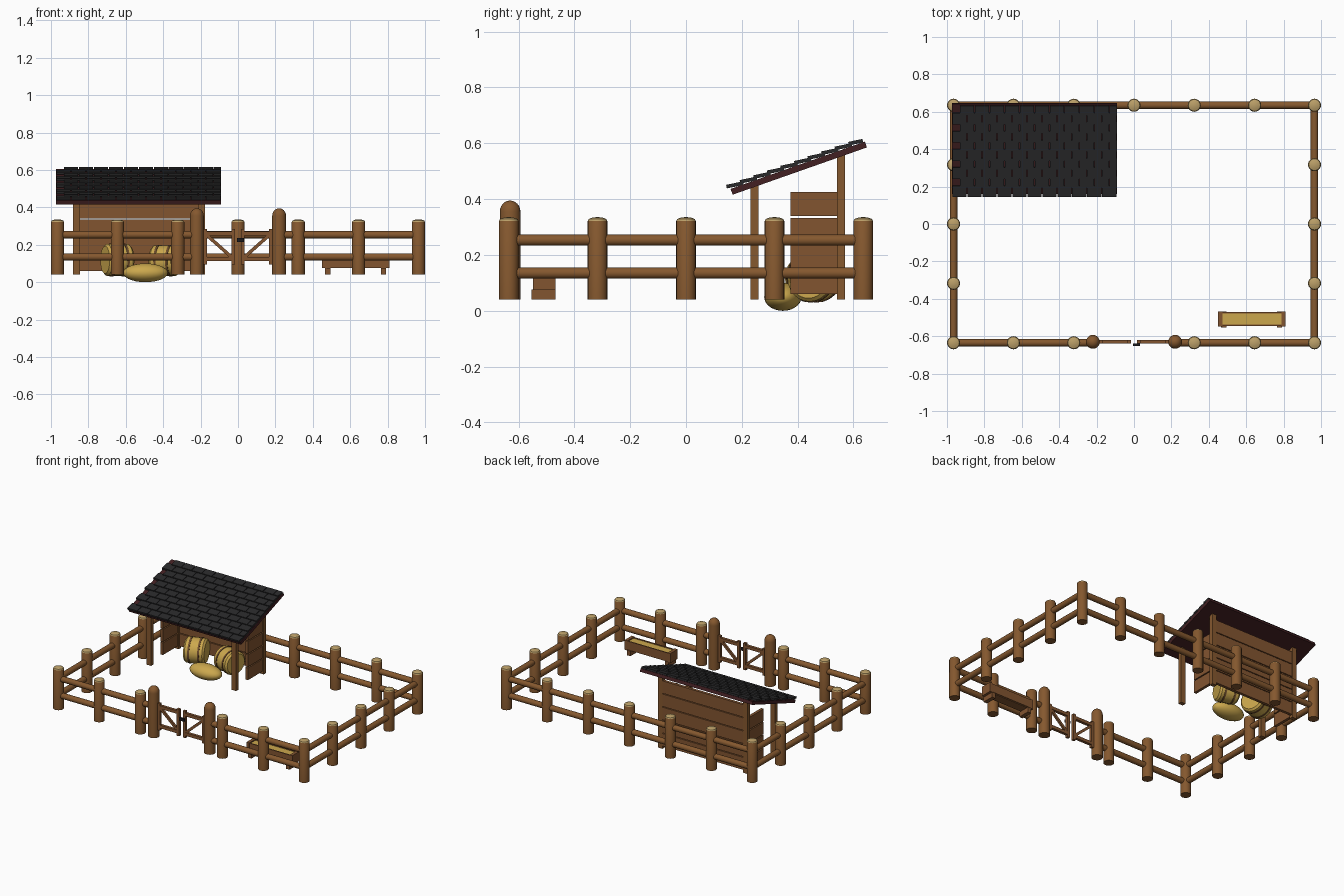
import bpy, bmesh, math
from mathutils import Vector, Matrix

if "Cube" in bpy.data.objects:
    bpy.data.objects.remove(bpy.data.objects["Cube"])


def mat(name, r, g, b):
    m = bpy.data.materials.new(name)
    m.diffuse_color = (r, g, b, 1)
    m.use_nodes = True
    m.node_tree.nodes["Principled BSDF"].inputs["Base Color"].default_value = m.diffuse_color
    return m


LOG = mat("log brown", 0.235, 0.098, 0.028)
PLANK = mat("plank brown", 0.225, 0.09, 0.03)
CUT = mat("cut wood", 0.50, 0.35, 0.14)
HAY = mat("hay gold", 0.60, 0.39, 0.075)
BAND = mat("band brown", 0.16, 0.075, 0.025)
SHINGLE = mat("slate grey", 0.022, 0.022, 0.023)
BOARD = mat("dark red board", 0.055, 0.014, 0.016)
IRON = mat("black iron", 0.01, 0.01, 0.012)


def finish(name, bm, mats, smooth=False):
    bmesh.ops.recalc_face_normals(bm, faces=bm.faces)
    me = bpy.data.meshes.new(name)
    bm.to_mesh(me)
    bm.free()
    for m in mats:
        me.materials.append(m)
    ob = bpy.data.objects.new(name, me)
    bpy.context.collection.objects.link(ob)
    if smooth:
        bpy.context.view_layer.objects.active = ob
        ob.select_set(True)
        bpy.ops.object.shade_smooth_by_angle(angle=math.radians(35))
        ob.select_set(False)
    return ob


def add_box(bm, x0, x1, y0, y1, z0, z1):
    M = Matrix.Translation(((x0 + x1) / 2, (y0 + y1) / 2, (z0 + z1) / 2))
    bmesh.ops.create_cube(bm, size=1, matrix=M @ Matrix.Diagonal((x1 - x0, y1 - y0, z1 - z0, 1)))


def boxes(name, m, *dims):
    bm = bmesh.new()
    for d in dims:
        add_box(bm, *d)
    return finish(name, bm, [m])


def lathe(name, profile, mats, rule=None, seg=20, matrix=Matrix()):
    """Revolve (radius, height) points about z, then place with matrix."""
    bm = bmesh.new()
    vs = [bm.verts.new((r, 0, z)) for r, z in profile]
    es = [bm.edges.new(p) for p in zip(vs, vs[1:])]
    bmesh.ops.spin(bm, geom=vs + es, cent=(0, 0, 0), axis=(0, 0, 1), angle=2 * math.pi, steps=seg)
    bmesh.ops.remove_doubles(bm, verts=bm.verts, dist=1e-5)
    if rule:
        for f in bm.faces:
            f.material_index = rule(f.calc_center_median())
    bm.transform(matrix)
    return finish(name, bm, mats, True)


def rod(name, a, b, r, m):
    a, b = Vector(a), Vector(b)
    d = b - a
    M = Matrix.Translation(a) @ d.to_track_quat('Z', 'Y').to_matrix().to_4x4()
    return lathe(name, [(0, 0), (r, 0), (r, d.length), (0, d.length)], [m], seg=14, matrix=M)


# fence posts with pale cut tops
X, Y = 0.965, 0.635
xs = [-X, -0.645, -0.322, 0, 0.322, 0.645, X]
spots = [(x, Y) for x in xs] + [(x, -Y) for x in xs if x != 0]
spots += [(s * X, y) for s in (-1, 1) for y in (-0.317, 0, 0.317)]
for x, y in spots:
    lathe("fence_post", [(0, 0.04), (0.035, 0.04), (0.035, 0.322), (0.031, 0.329), (0.018, 0.334), (0, 0.336)],
          [LOG, CUT], lambda c: int(c.z > 0.323), matrix=Matrix.Translation((x, y, 0)))

# fence rails
for z in (0.135, 0.253):
    rod("back_rail", (-X, Y, z), (X, Y, z), 0.02, LOG)
    for s in (-1, 1):
        rod("side_rail", (s * X, -Y, z), (s * X, Y, z), 0.02, LOG)
        rod("front_rail", (s * X, -Y, z), (s * 0.22, -Y, z), 0.02, LOG)

# gate posts and gate leaves
for s in (-1, 1):
    dome = [(0.037 * math.cos(t * math.pi / 12), 0.355 + 0.04 * math.sin(t * math.pi / 12)) for t in range(6)]
    lathe("gate_post", [(0, 0.04), (0.037, 0.04)] + dome + [(0, 0.395)], [LOG],
          matrix=Matrix.Translation((s * 0.22, -0.63, 0)))
    bm = bmesh.new()
    for x0, x1, z0, z1 in ((0.015, 0.035, 0.095, 0.285), (0.165, 0.188, 0.095, 0.285),
                           (0.03, 0.17, 0.25, 0.272), (0.03, 0.17, 0.112, 0.134)):
        add_box(bm, *sorted((s * x0, s * x1)), -0.64, -0.62, z0, z1)
    brace = Vector((s * 0.135, 0, 0.12))
    M = Matrix.Translation((s * 0.1, -0.63, 0.192)) @ Matrix.Rotation(-math.atan2(brace.z, brace.x), 4, 'Y')
    bmesh.ops.create_cube(bm, size=1, matrix=M @ Matrix.Diagonal((brace.length, 0.014, 0.018, 1)))
    finish("gate_leaf", bm, [PLANK])
boxes("gate_latch", IRON, (-0.005, 0.032, -0.652, -0.64, 0.215, 0.235))

# feeding trough
boxes("trough", PLANK, (0.465, 0.795, -0.545, -0.537, 0.08, 0.14), (0.465, 0.795, -0.478, -0.47, 0.08, 0.14),
      (0.465, 0.795, -0.54, -0.475, 0.075, 0.09),
      (0.45, 0.472, -0.548, -0.467, 0.075, 0.143), (0.788, 0.81, -0.548, -0.467, 0.075, 0.143))
boxes("trough_legs", PLANK, *[(x - 0.014, x + 0.014, -0.553, -0.468, 0.04, 0.076) for x in (0.48, 0.778)])
boxes("trough_feed", HAY, (0.47, 0.79, -0.538, -0.477, 0.088, 0.135))

# shed posts and plank walls
L, R = -0.863, -0.195
boxes("shed_posts", LOG, *[(x - 0.018, x + 0.018, y - 0.014, y + 0.014, 0.04, z)
                           for x in (L, R) for y, z in ((0.245, 0.45), (0.555, 0.56))])
boxes("shed_back_wall", PLANK, *[(L, R, 0.548, 0.568, 0.06 + i * 0.0935, 0.148 + i * 0.0935) for i in range(5)])
boxes("shed_side_walls", PLANK, *[(x - 0.01, x + 0.01, 0.375, 0.545, 0.06 + i * 0.0935, 0.146 + i * 0.0935)
                                  for x in (L, R) for i in range(4)])

# sloping roof board and overlapping shingles, built flat then tilted
slope = Matrix.Translation((0, 0.167, 0.416)) @ Matrix.Rotation(math.atan(0.352), 4, 'X')
X0, X1, W = -0.973, -0.092, 0.0801
boxes("roof_board", BOARD, (X0, X1, 0, 0.51, 0, 0.022)).data.transform(slope)
bm = bmesh.new()
for row in range(10):
    u, x = -0.012 + row * 0.0515, X0 + (row % 2) * W / 2
    tilt = Matrix.Translation((0, u, 0.028)) @ Matrix.Rotation(-0.13, 4, 'X')
    while x < X1 - 0.01:
        n = len(bm.verts)
        add_box(bm, x + 0.002, min(x + W - 0.002, X1), 0, 0.052 if row == 9 else 0.062, 0, 0.013)
        bm.verts.ensure_lookup_table()
        bmesh.ops.transform(bm, matrix=slope @ tilt, verts=bm.verts[n:])
        x += W
finish("roof_shingles", bm, [SHINGLE])

# round hay bales with two bands each
for cx, cy, r, h, ang in ((-0.645, 0.455, 0.086, 0.07, 20), (-0.39, 0.46, 0.082, 0.07, -18)):
    M = (Matrix.Translation((cx, cy, r + 0.033)) @ Matrix.Rotation(math.radians(ang), 4, 'Z')
         @ Matrix.Rotation(math.pi / 2, 4, 'Y'))
    lathe("hay_bale", [(0, -h), (r - 0.012, -h), (r, -h + 0.012), (r, h - 0.012), (r - 0.012, h), (0, h)],
          [HAY], seg=24, matrix=M)
    for c in (-0.033, 0.033):
        lathe("bale_band", [(r - 0.004, c - 0.006), (r + 0.003, c - 0.006), (r + 0.003, c + 0.006),
                            (r - 0.004, c + 0.006)], [BAND], seg=24, matrix=M)

# loose hay heap
bm = bmesh.new()
bmesh.ops.create_uvsphere(bm, u_segments=24, v_segments=14, radius=1,
                          matrix=Matrix.Translation((-0.495, 0.347, 0.05)) @ Matrix.Diagonal((0.12, 0.067, 0.05, 1)))
finish("hay_heap", bm, [HAY], True)
